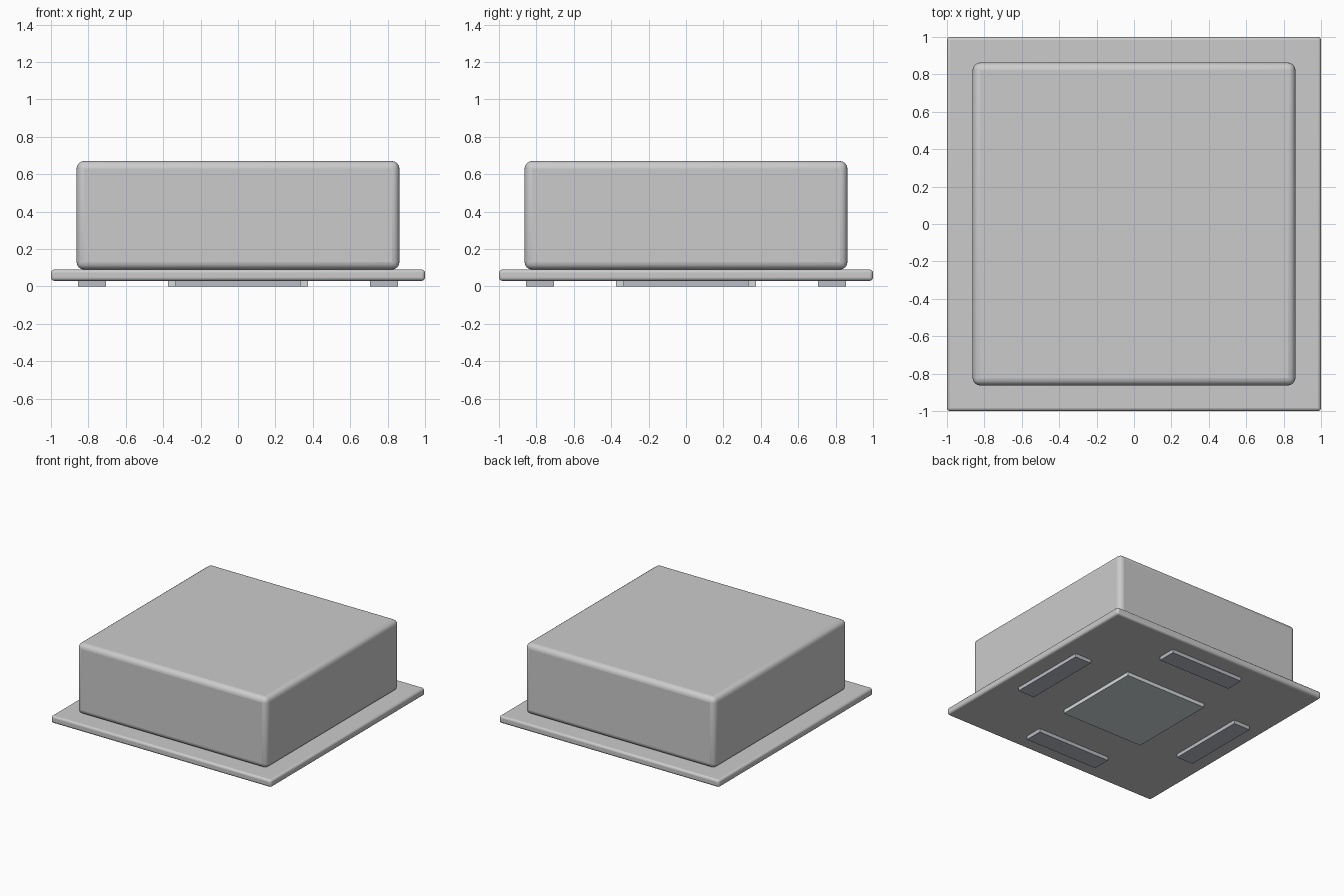
import bpy, math

if "Cube" in bpy.data.objects:
    bpy.data.objects.remove(bpy.data.objects["Cube"])

def material(name, rgb):
    m = bpy.data.materials.new(name)
    m.diffuse_color = (*rgb, 1)
    m.use_nodes = True
    m.node_tree.nodes["Principled BSDF"].inputs["Base Color"].default_value = m.diffuse_color
    return m

def box(name, x, y, z0, z1, sx, sy, bevel=0, segments=3, mat=None):
    bpy.ops.mesh.primitive_cube_add(size=1, location=(x, y, (z0 + z1) / 2))
    o = bpy.context.object
    o.name = name
    o.scale = (sx, sy, z1 - z0)
    bpy.ops.object.transform_apply(location=False, rotation=False, scale=True)
    if bevel:
        b = o.modifiers.new("rounded_edges", 'BEVEL')
        b.width = bevel
        b.segments = segments
        bpy.ops.object.shade_smooth_by_angle(angle=math.radians(40))
    if mat:
        o.data.materials.append(mat)
    return o

slot_mat = material("slot_grey", (0.50, 0.51, 0.57))
grille_mat = material("grille_grey", (0.66, 0.70, 0.71))

# Housing above and thin face panel below
box("housing", 0, 0, 0.09, 0.67, 1.726, 1.726, 0.04, 4)
box("face_panel", 0, 0, 0.03, 0.09, 2, 2, 0.017, 3)

# Central intake grille
box("intake_grille", 0, 0, 0, 0.04, 0.75, 0.75, mat=grille_mat)

# Four outlet slots around the grille
for s, side in ((-1, "a"), (1, "b")):
    box(f"outlet_slot_x_{side}", s * 0.78, 0, 0, 0.04, 0.15, 0.67, mat=slot_mat)
    box(f"outlet_slot_y_{side}", 0, s * 0.78, 0, 0.04, 0.67, 0.15, mat=slot_mat)
